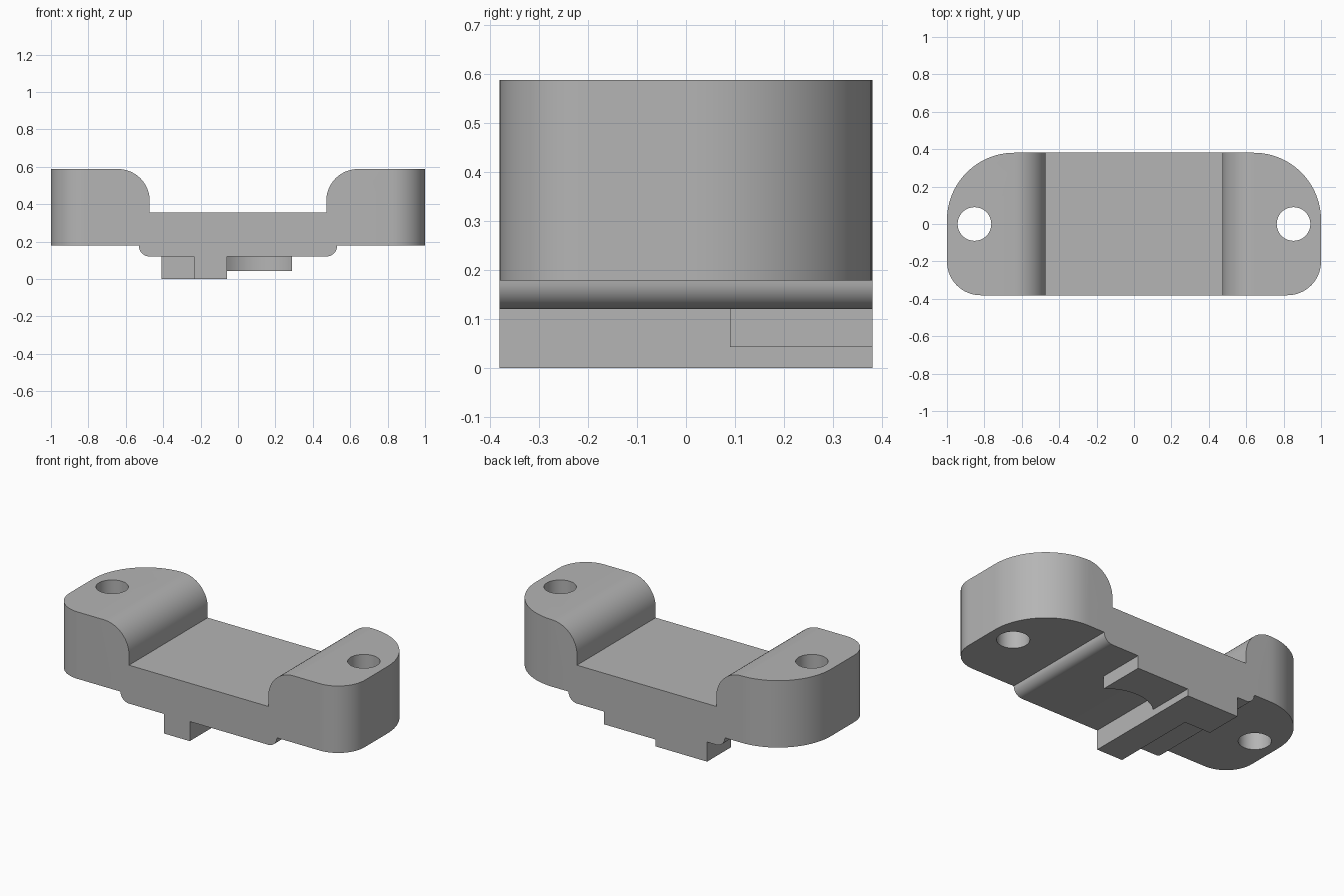
import bpy, bmesh
from math import radians, sin, cos, asin, atan2
from mathutils import Vector

cube = bpy.data.objects.get("Cube")
if cube:
    bpy.data.objects.remove(cube, do_unlink=True)

grey = bpy.data.materials.new("neutral grey")
grey.use_nodes = True
colour = (0.46, 0.46, 0.46, 1)
grey.diffuse_color = colour
grey.node_tree.nodes["Principled BSDF"].inputs["Base Color"].default_value = colour


def arc(cx, cy, r, start, end, steps=16):
    angles = [radians(start + (end - start) * i / steps) for i in range(steps + 1)]
    return [(cx + r * cos(a), cy + r * sin(a)) for a in angles]


def mirrored(half):
    """Close a +x half outline with its -x reflection."""
    return half + [(-x, y) for x, y in reversed(half)]


def prism(name, outline, low, high, axis="z"):
    """Extrude a closed outline along z, or an x-z outline along y."""
    def place(p, d):
        return (p[0], p[1], d) if axis == "z" else (p[0], d, p[1])
    bm = bmesh.new()
    base = bm.faces.new([bm.verts.new(place(p, low)) for p in outline])
    moved = bmesh.ops.extrude_face_region(bm, geom=[base])["geom"]
    verts = [g for g in moved if isinstance(g, bmesh.types.BMVert)]
    bmesh.ops.translate(bm, verts=verts, vec=Vector(place((0, 0), high - low)))
    bmesh.ops.recalc_face_normals(bm, faces=bm.faces)
    mesh = bpy.data.meshes.new(name)
    bm.to_mesh(mesh)
    bm.free()
    mesh.materials.append(grey)
    obj = bpy.data.objects.new(name, mesh)
    bpy.context.collection.objects.link(obj)
    return obj


def select(obj):
    bpy.ops.object.select_all(action="DESELECT")
    obj.select_set(True)
    bpy.context.view_layer.objects.active = obj


def boolean(obj, tool, operation):
    tool.hide_render = True
    mod = obj.modifiers.new("cut", "BOOLEAN")
    mod.operation, mod.object, mod.solver = operation, tool, "EXACT"
    select(obj)
    bpy.ops.object.modifier_apply(modifier=mod.name)
    bpy.data.objects.remove(tool, do_unlink=True)


DEPTH = 0.381    # half depth
UNDER = 0.12     # height of the central underside

# Bracket body: side profile with raised ends, trimmed to the rounded plan
profile = mirrored(arc(0.472, 0.178, 0.058, -90, 0, 10)
                   + [(1.1, 0.178), (1.1, 0.588)]
                   + arc(0.642, 0.418, 0.17, 90, 180)
                   + [(0.472, 0.355)])
body = prism("bracket_body", profile, -0.6, 0.6, "y")
plan = mirrored(arc(0.82, -DEPTH + 0.18, 0.18, -90, 0)
                + arc(0.64, DEPTH - 0.36, 0.36, 0, 90, 24))
boolean(body, prism("plan_trim", plan, -0.2, 1), "INTERSECT")

# Screw holes through both raised ends
for side in (-1, 1):
    ring = arc(side * 0.853, 0, 0.09, 0, 360, 40)[:-1]
    boolean(body, prism("hole_cutter", ring, -0.2, 1), "DIFFERENCE")

# L-shaped key under the body
left, middle, right, step = -0.41, -0.235, -0.06, 0.15
key = prism("underside_key",
            [(middle, -DEPTH), (right, -DEPTH), (right, DEPTH),
             (left, DEPTH), (left, step), (middle, step)], 0, UNDER)

# Shallow pad beside the key, with a concave front edge
end, front, radius = 0.29, 0.09, 0.26
half = (end - right) / 2
spread = 57.3 * asin(half / radius)
edge = arc((right + end) / 2, front - (radius**2 - half**2) ** 0.5,
           radius, 90 + spread, 90 - spread)
pad = prism("underside_pad", edge + [(end, DEPTH), (right, DEPTH)], 0.042, UNDER)

for obj in (body, key, pad):
    select(obj)
    bpy.ops.object.shade_smooth_by_angle(angle=radians(25))
